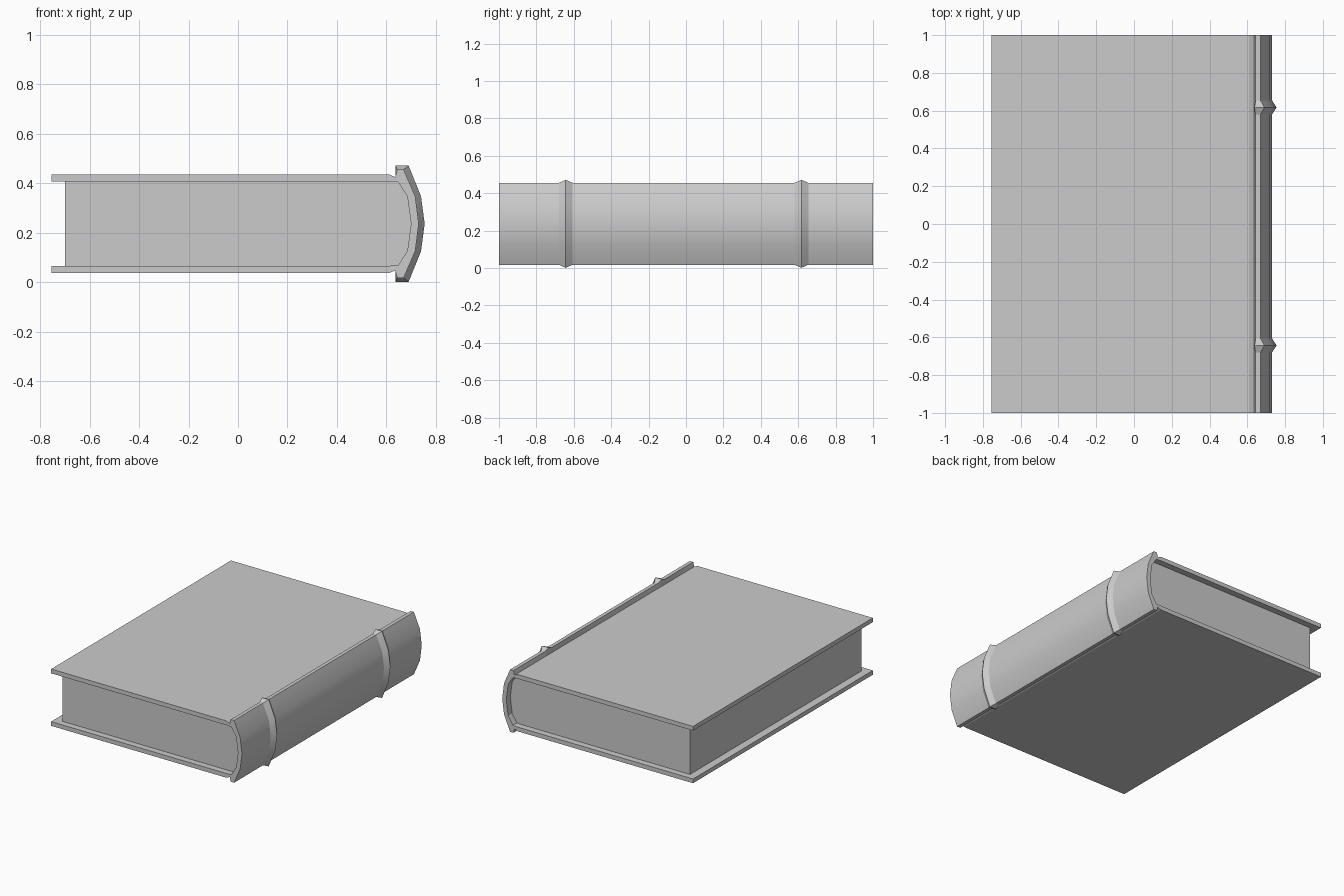
import bpy, bmesh, math

if "Cube" in bpy.data.objects:
    bpy.data.objects.remove(bpy.data.objects["Cube"])

MID = 0.236  # height of the book's mirror plane


def loft(name, sections):
    """Join equal-length (x, z) outlines placed along y into a closed solid."""
    bm = bmesh.new()
    rings = [[bm.verts.new((x, y, z)) for x, z in pts] for y, pts in sections]
    n = len(rings[0])
    for a, b in zip(rings, rings[1:]):
        for i in range(n):
            j = (i + 1) % n
            bm.faces.new((a[i], a[j], b[j], b[i]))
    bm.faces.new(rings[0])
    bm.faces.new(rings[-1])
    bmesh.ops.recalc_face_normals(bm, faces=bm.faces)
    mesh = bpy.data.meshes.new(name)
    bm.to_mesh(mesh)
    bm.free()
    obj = bpy.data.objects.new(name, mesh)
    bpy.context.collection.objects.link(obj)
    bpy.ops.object.select_all(action='DESELECT')
    obj.select_set(True)
    bpy.context.view_layer.objects.active = obj
    bpy.ops.object.shade_smooth_by_angle(angle=math.radians(20))
    return obj


def mirrored(half):
    """Upper half profile, ending on the mirror plane, continued below it."""
    full = half + [(x, -h) for x, h in half[-2::-1]]
    return [(x, MID + h) for x, h in full]


# Half profiles: boards, hinge groove and rounded spine
board = [(-0.755, 0.2), (0.61, 0.2), (0.636, 0.189)]
plain = board + [(0.644, 0.219), (0.67, 0.219), (0.717, 0.11), (0.731, 0)]
raised = board + [(0.638, 0.235), (0.69, 0.235), (0.74, 0.112), (0.755, 0)]
lining = [(0.615, 0.17), (0.648, 0.168), (0.685, 0.11), (0.70, 0)]
inner = mirrored([(-0.755, 0.17)] + lining)[::-1]

flat_section = mirrored(plain) + inner
rib_section = mirrored(raised) + inner

# Cover with two raised spine bands
sections = [(-1, flat_section)]
for y in (-0.643, 0.617):
    sections += [(y - 0.037, flat_section), (y, rib_section), (y + 0.037, flat_section)]
sections.append((1, flat_section))
loft("cover", sections)

# Page block, set back from the cover edges
page_outline = mirrored([(-0.70, 0.17)] + lining)
loft("pages", [(-0.955, page_outline), (0.955, page_outline)])
